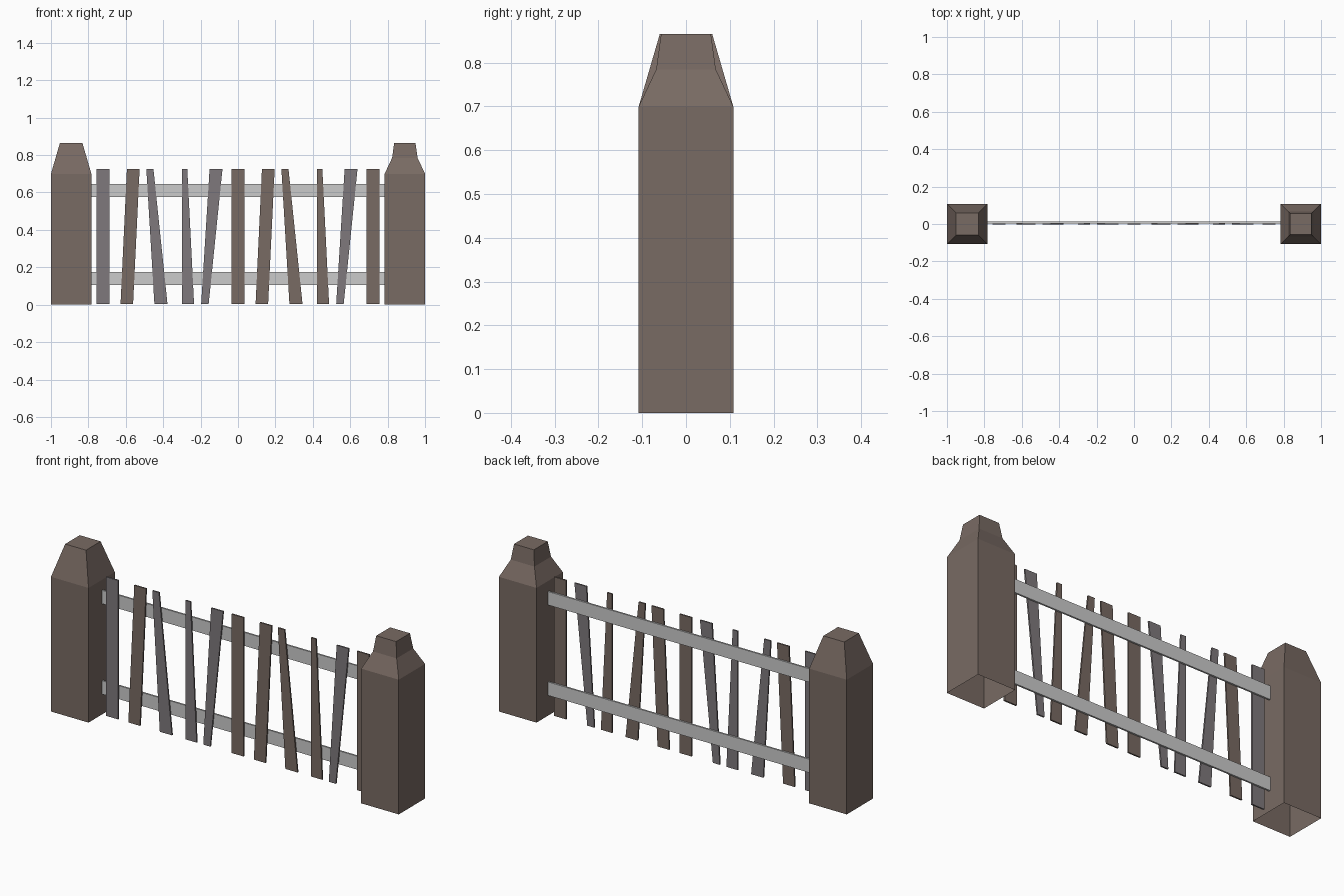
import bpy, bmesh

if "Cube" in bpy.data.objects:
    bpy.data.objects.remove(bpy.data.objects["Cube"])


def material(name, rgb):
    mat = bpy.data.materials.new(name)
    mat.diffuse_color = (*rgb, 1.0)
    mat.use_nodes = True
    mat.node_tree.nodes["Principled BSDF"].inputs["Base Color"].default_value = mat.diffuse_color
    return mat


def finish(name, bm, mat=None):
    bmesh.ops.recalc_face_normals(bm, faces=bm.faces[:])
    mesh = bpy.data.meshes.new(name)
    bm.to_mesh(mesh)
    bm.free()
    obj = bpy.data.objects.new(name, mesh)
    bpy.context.collection.objects.link(obj)
    if mat:
        mesh.materials.append(mat)
    return obj


def post(name, x, profile, mat):
    """Square post lofted through (half width, height) rings, open underneath."""
    bm = bmesh.new()
    rings = [[bm.verts.new((x + sx * r, sy * r, z))
              for sx, sy in ((-1, -1), (1, -1), (1, 1), (-1, 1))]
             for r, z in profile]
    for low, high in zip(rings, rings[1:]):
        for i in range(4):
            j = (i + 1) % 4
            bm.faces.new((low[i], low[j], high[j], high[i]))
    bm.faces.new(rings[-1])
    finish(name, bm, mat)


def slab(name, outline, y0, y1, mat=None):
    """Flat board: an x-z outline extruded from y0 to y1."""
    bm = bmesh.new()
    face = bm.faces.new([bm.verts.new((x, y0, z)) for x, z in outline])
    new = bmesh.ops.extrude_face_region(bm, geom=[face])["geom"]
    verts = [v for v in new if isinstance(v, bmesh.types.BMVert)]
    bmesh.ops.translate(bm, verts=verts, vec=(0, y1 - y0, 0))
    finish(name, bm, mat)


brown = material("weathered_brown", (0.19, 0.145, 0.125))
silver = material("weathered_grey", (0.21, 0.19, 0.2))

# End posts: plain tapered cap on the left, stepped cap on the right
post("left_post", -0.892, [(0.108, 0), (0.108, 0.70), (0.06, 0.865)], brown)
post("right_post", 0.892,
     [(0.108, 0), (0.108, 0.70), (0.068, 0.785), (0.057, 0.865)], brown)

# Two rails behind the pickets
for name, z in (("lower_rail", 0.105), ("upper_rail", 0.575)):
    slab(name, [(-0.79, z), (0.79, z), (0.79, z + 0.07), (-0.79, z + 0.07)],
         0.004, 0.013)

# Crooked pickets: a run of five (bottom left/right, top left/right) repeated
run = [(-0.757, -0.687, -0.757, -0.687),
       (-0.628, -0.561, -0.594, -0.526),
       (-0.447, -0.377, -0.490, -0.452),
       (-0.300, -0.235, -0.300, -0.271),
       (-0.197, -0.157, -0.152, -0.083)]
grey_pickets = {0, 2, 3, 4, 9}
for i in range(11):
    b0, b1, t0, t1 = (x + 0.722 * (i // 5) for x in run[i % 5])
    slab(f"picket_{i + 1}", [(b0, 0.003), (b1, 0.003), (t1, 0.725), (t0, 0.725)],
         -0.004, 0.004, silver if i in grey_pickets else brown)
